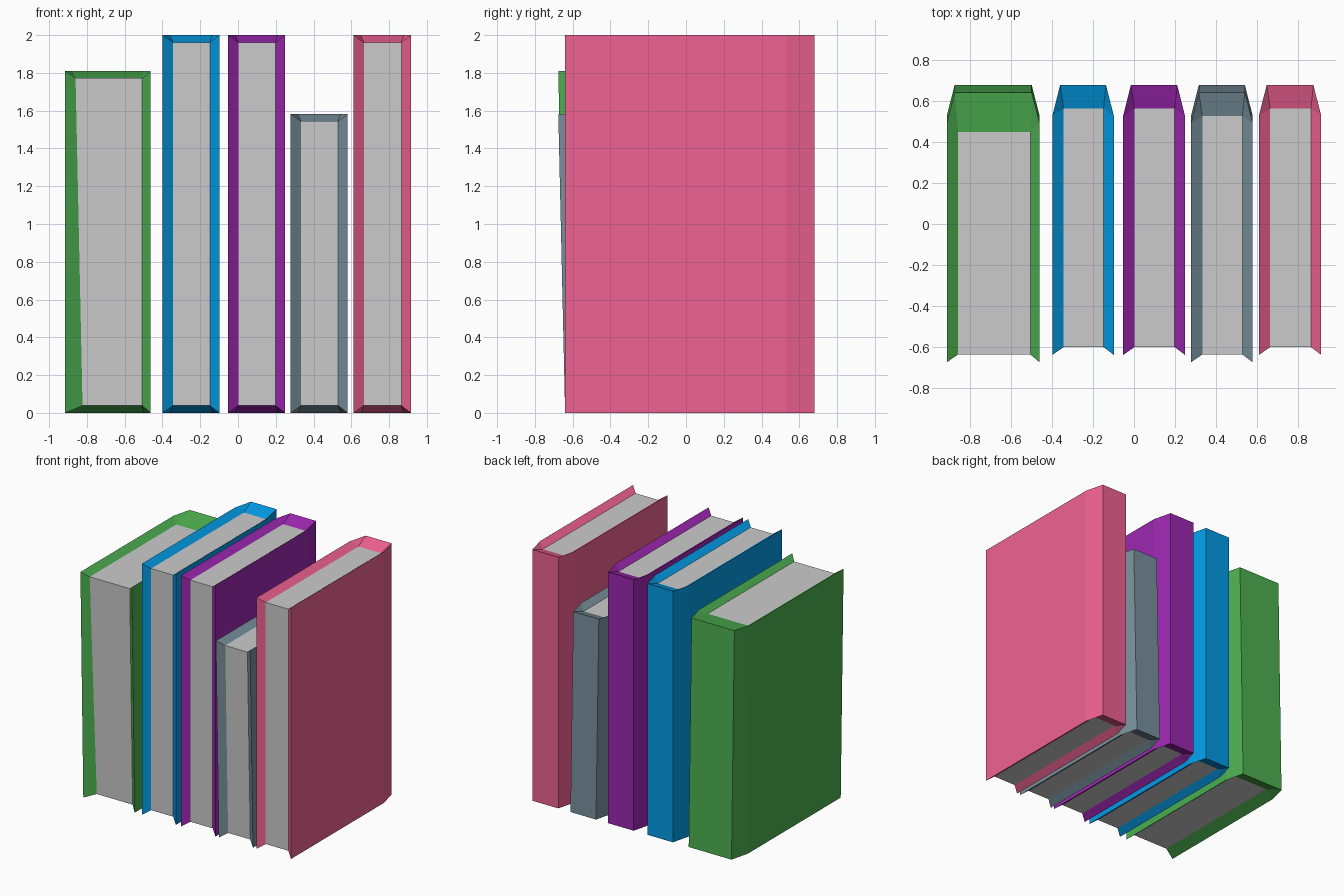
import bpy, bmesh

if "Cube" in bpy.data.objects:
    bpy.data.objects.remove(bpy.data.objects["Cube"])

FRONT, BACK, HINGE = -0.64, 0.68, 0.53   # y of cover edge, spine, spine chamfer
ROUND, LIP = 0.038, 0.038                # spine chamfer in x, page recess


def material(name, hexcode):
    def lin(c):
        c /= 255
        return c / 12.92 if c <= 0.04045 else ((c + 0.055) / 1.055) ** 2.4
    m = bpy.data.materials.new(name)
    rgb = [lin(int(hexcode[i:i + 2], 16)) for i in (0, 2, 4)]
    m.diffuse_color = (*rgb, 1)
    m.use_nodes = True
    m.node_tree.nodes["Principled BSDF"].inputs["Base Color"].default_value = m.diffuse_color
    return m


def book(name, color, x0, x1, height, lean=0.0, px0=0.055, px1=0.05,
         page_back=(0.565, 0.565), foot=0.0):
    """Chamfered-spine book; pages are recessed on top, bottom and front."""
    bm = bmesh.new()
    outline = [(x0, FRONT), (x0, HINGE), (x0 + ROUND, BACK),
               (x1 - ROUND, BACK), (x1, HINGE), (x1, FRONT)]
    outer, inner = [], []
    for i, z in enumerate((0, height)):
        dy = lean * i                     # leaning books shift at the top
        outer.append([bm.verts.new((x, y + dy, z)) for x, y in outline])
        left = x0 + px0 + (0 if i else foot)
        right = x1 - px1
        zi = z - LIP if i else LIP
        yb = page_back[i]
        inner.append([bm.verts.new((x, y + dy, zi)) for x, y in
                      [(left, FRONT + LIP), (left, yb), (right, yb), (right, FRONT + LIP)]])
    ob, ot = outer
    ib, it = inner

    # outside of the cover
    for k in range(5):
        bm.faces.new((ob[k], ob[k + 1], ot[k + 1], ot[k]))
    # sloping lips at bottom and top
    for o, p in ((ob, ib), (ot, it)):
        bm.faces.new((o[0], o[1], p[1], p[0]))
        bm.faces.new((o[1], o[2], p[1]))
        bm.faces.new((o[2], o[3], p[2], p[1]))
        bm.faces.new((o[3], o[4], p[2]))
        bm.faces.new((o[4], o[5], p[3], p[2]))
    # sloping lips at the front
    for a, b in ((0, 0), (5, 3)):
        bm.faces.new((ob[a], ot[a], it[b], ib[b]))
    # pages
    for f in (ib, it, (ib[0], ib[3], it[3], it[0])):
        bm.faces.new(f).material_index = 1

    bmesh.ops.recalc_face_normals(bm, faces=bm.faces)
    me = bpy.data.meshes.new(name)
    bm.to_mesh(me)
    bm.free()
    me.materials.append(material(name + "_cover", color))
    me.materials.append(None)             # plain grey pages
    bpy.context.collection.objects.link(bpy.data.objects.new(name, me))


# row of five books
book("green_book", "4caf50", -0.915, -0.462, 1.81, lean=-0.036, px1=0.045,
     page_back=(0.565, 0.487), foot=0.037)
book("blue_book", "039be5", -0.399, -0.099, 2.0)
book("purple_book", "9c27b0", -0.053, 0.249, 2.0)
book("slate_book", "78909c", 0.279, 0.58, 1.582, lean=-0.036)
book("pink_book", "f06292", 0.611, 0.915, 2.0)
